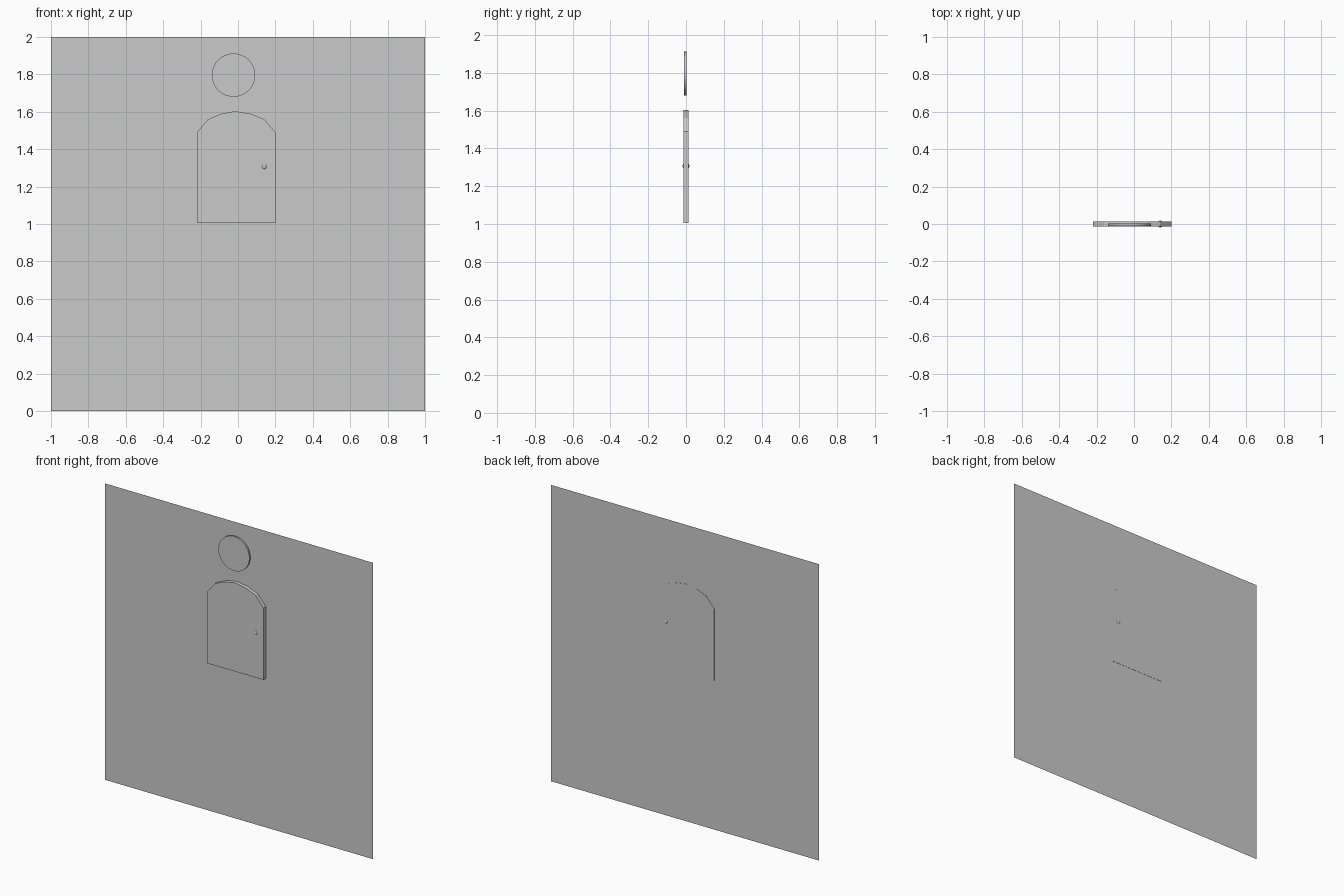
import bpy, bmesh
from math import pi

if "Cube" in bpy.data.objects:
    bpy.data.objects.remove(bpy.data.objects["Cube"])


def mesh_object(name, bm):
    mesh = bpy.data.meshes.new(name)
    bm.to_mesh(mesh)
    bm.free()
    obj = bpy.data.objects.new(name, mesh)
    bpy.context.collection.objects.link(obj)
    return obj


def smooth(obj):
    bpy.context.view_layer.objects.active = obj
    obj.select_set(True)
    bpy.ops.object.shade_smooth_by_angle(angle=pi / 6)
    obj.select_set(False)


# Wall: a single sheet facing the front
bm = bmesh.new()
bm.faces.new([bm.verts.new((x, 0.012, z)) for x, z in ((-1, 0), (1, 0), (1, 2), (-1, 2))])
mesh_object("wall", bm)

# Door: arched outline, extruded through the wall
outline = [(-0.22, 1.005), (0.2, 1.005), (0.2, 1.49), (0.14, 1.56), (0.065, 1.59),
           (-0.015, 1.603), (-0.088, 1.59), (-0.16, 1.56), (-0.22, 1.49)]
bm = bmesh.new()
face = bm.faces.new([bm.verts.new((x, -0.013, z)) for x, z in outline])
ext = bmesh.ops.extrude_face_region(bm, geom=[face], use_keep_orig=True)
bmesh.ops.translate(bm, vec=(0, 0.0265, 0),
                    verts=[v for v in ext["geom"] if isinstance(v, bmesh.types.BMVert)])
bmesh.ops.recalc_face_normals(bm, faces=bm.faces)
mesh_object("door", bm)

# Door knob: a ball showing on both sides
bpy.ops.mesh.primitive_uv_sphere_add(segments=24, ring_count=12, radius=0.018,
                                     location=(0.14, 0, 1.307))
knob = bpy.context.object
knob.name = "door_knob"
smooth(knob)

# Round window above the door
bpy.ops.mesh.primitive_cylinder_add(vertices=32, radius=0.116, depth=0.011,
                                    location=(-0.024, -0.004, 1.796), rotation=(pi / 2, 0, 0))
window = bpy.context.object
window.name = "round_window"
smooth(window)
